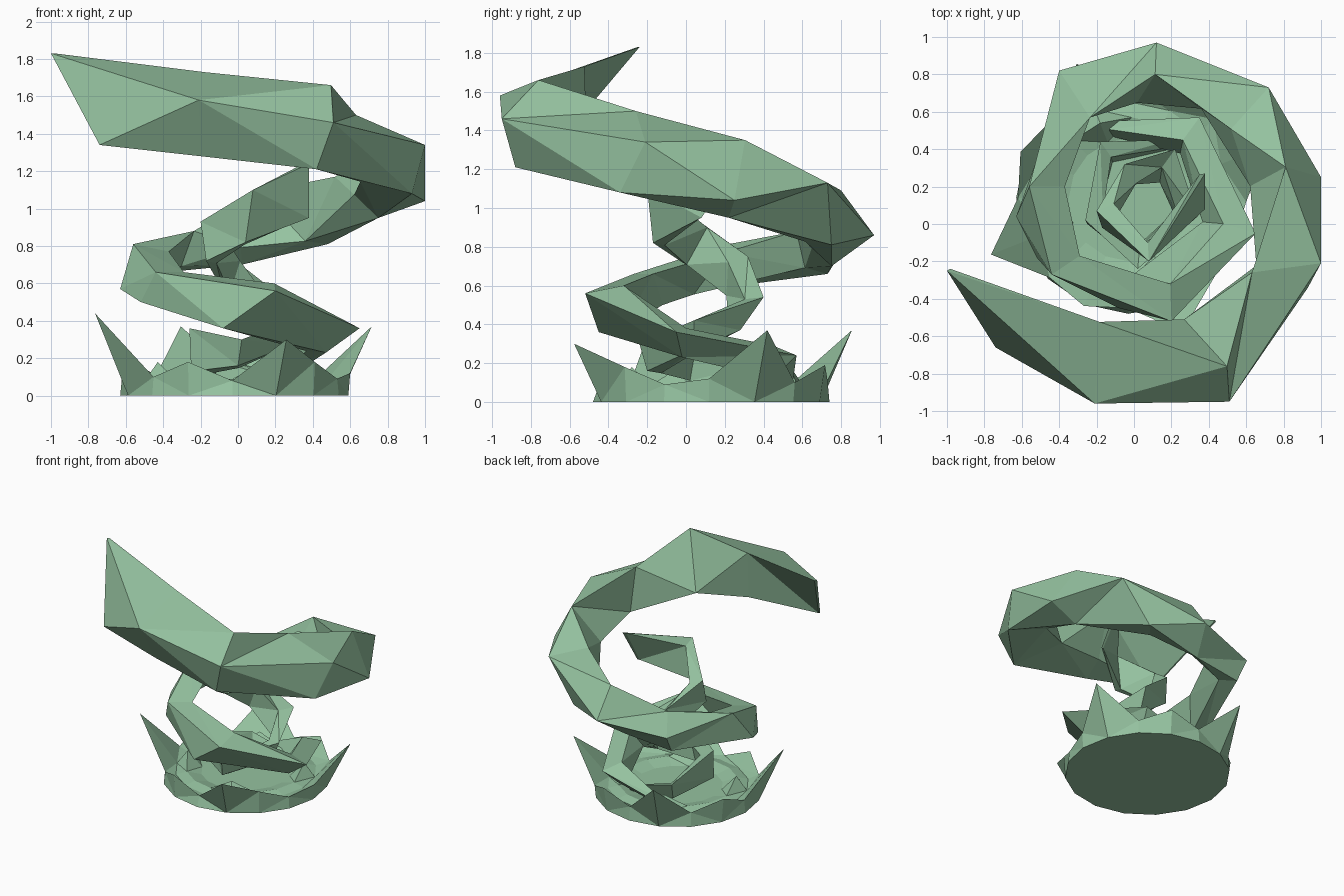
import bpy, bmesh, math
from mathutils import Vector

if "Cube" in bpy.data.objects:
    bpy.data.objects.remove(bpy.data.objects["Cube"])

AXIS = Vector((0.04, 0.12, 0))
green = bpy.data.materials.new("pale_green")
green.diffuse_color = (0.30, 0.54, 0.35, 1)
green.use_nodes = True
green.node_tree.nodes["Principled BSDF"].inputs["Base Color"].default_value = green.diffuse_color


def finish(bm, name):
    bmesh.ops.triangulate(bm, faces=[f for f in bm.faces if len(f.verts) == 4])
    bmesh.ops.recalc_face_normals(bm, faces=bm.faces)
    mesh = bpy.data.meshes.new(name)
    bm.to_mesh(mesh)
    bm.free()
    mesh.materials.append(green)
    obj = bpy.data.objects.new(name, mesh)
    bpy.context.collection.objects.link(obj)
    return obj


def skin(bm, rings):
    """Join successive closed rings with quads."""
    for a, b in zip(rings, rings[1:]):
        n = len(a)
        for i in range(n):
            j = (i + 1) % n
            bm.faces.new((a[i], a[j], b[j], b[i]))


def ribbon(name, stations):
    """Station: outer upper edge, outer lower edge, upper width, inner rise,
    then optionally lower width and sideways sweep of the inner upper edge."""
    bm = bmesh.new()
    rings = []
    for top, low, width, rise, *extra in stations:
        low_width, sweep = extra or (width * 0.6, 0)
        top, low = Vector(top), Vector(low)
        inward = AXIS - (top + low) / 2
        inward.z = 0
        inward.normalize()
        side = Vector((-inward.y, inward.x, 0))
        up = Vector((0, 0, rise))
        pts = (top, low, low + inward * low_width + up * 0.4,
               top + inward * width + side * sweep + up)
        rings.append([bm.verts.new(p) for p in pts])
    skin(bm, rings)
    bm.faces.new(rings[0])
    bm.faces.new(rings[-1])
    return finish(bm, name)


# Large outer spiral, from the raised tip down into the base
ribbon("outer_spiral", [
    ((-1.0, -.25, 1.83), (-.74, -.66, 1.34), .02, 0),
    ((-.21, -.96, 1.58), (-.20, -.78, 1.28), .43, .15, .20, .08),
    ((.51, -.95, 1.46), (.42, -.88, 1.21), .18, .20, .40, -.06),
    ((1.0, -.21, 1.34), (.93, -.34, 1.08), .32, .16, .30, .19),
    ((1.0, .25, 1.04), (.75, .22, .95), .18, .31, .13, -.08),
    ((.72, .73, 1.13), (.48, .75, .81), .30, .04),
    ((.12, .97, .86), (.02, .75, .70), .17, .23),
    ((-.40, .82, .80), (-.38, .73, .66), .30, .08, .14, 0),
    ((-.56, .20, .81), (-.63, .04, .57), .19, -.04),
    ((-.44, -.27, .66), (-.52, -.18, .50), .18, .00),
    ((.20, -.52, .56), (-.08, -.45, .36), .20, .04),
    ((.65, -.05, .36), (.47, -.02, .23), .18, .02),
    ((.35, .57, .24), (.30, .45, .12), .15, .05),
    ((-.15, .55, .10), (-.15, .50, .05), .05, .02),
])

# Small inner spiral, widening downward
ribbon("inner_spiral", [
    ((.38, .27, 1.24), (.38, .08, .95), .03, 0),
    ((.08, -.20, 1.10), (.04, -.17, .82), .10, -.03),
    ((-.20, .07, .93), (-.17, -.02, .72), .10, -.03),
    ((-.05, .32, .75), (-.08, .27, .56), .12, -.03),
    ((.22, .40, .54), (.18, .28, .37), .12, -.01),
    ((.34, .04, .42), (.28, .04, .27), .12, -.02),
    ((.02, -.24, .30), (.00, -.20, .16), .12, -.03),
    ((-.26, .02, .36), (-.25, .00, .13), .10, -.05),
    ((-.18, .44, .22), (-.15, .38, .08), .10, -.03),
    ((.20, .45, .12), (.20, .42, .05), .05, -.02),
])

# Jagged splash base: flat disc, pointed rim, shallow bowl with an inner crest
rim = [(.62, .12), (.79, .37), (.62, .10), (.64, .19), (.60, .11), (.78, .37),
       (.60, .11), (.64, .20), (.60, .10), (.80, .44), (.60, .10), (.62, .18),
       (.58, .08), (.76, .30), (.62, .18), (.60, .09)]
N = len(rim)
bm = bmesh.new()


def base_ring(profile):
    ring = []
    for i, (r, z) in enumerate(profile):
        a = math.tau * i / N + math.radians(-1)
        ring.append(bm.verts.new((-.02 + r * math.cos(a), .13 + r * math.sin(a), z)))
    return ring


rings = [base_ring([(.61, 0)] * N), base_ring(rim),
         base_ring([(.52, .07)] * N),
         base_ring([(.44, .18 if i % 4 == 1 else .09) for i in range(N)]),
         base_ring([(.33, .06)] * N)]
skin(bm, rings)
bm.faces.new(rings[0])
bm.faces.new(rings[-1])
finish(bm, "splash_base")
